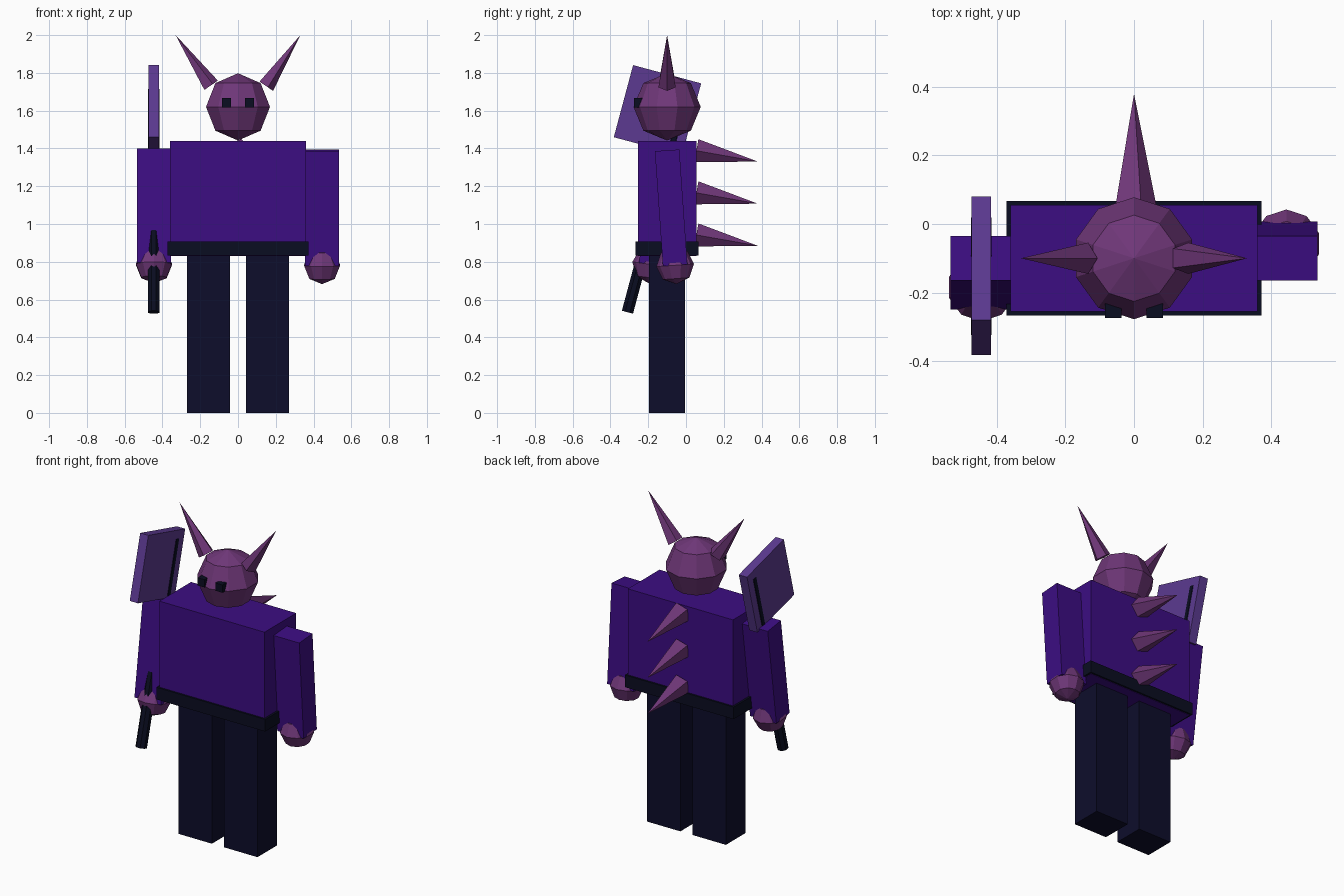
import bpy, bmesh
from math import radians, sin, cos
from mathutils import Matrix, Vector

cube = bpy.data.objects.get("Cube")
if cube:
    bpy.data.objects.remove(cube, do_unlink=True)


def material(name, rgb):
    m = bpy.data.materials.new(name)
    m.use_nodes = True
    m.diffuse_color = (*rgb, 1)
    bsdf = next(n for n in m.node_tree.nodes if n.type == 'BSDF_PRINCIPLED')
    bsdf.inputs["Base Color"].default_value = (*rgb, 1)
    return m


SHIRT = material("violet_shirt", (0.045, 0.004, 0.225))
SKIN = material("plum_skin", (0.16, 0.038, 0.19))
BLADE = material("lilac_blade", (0.107, 0.042, 0.283))
TROUSERS = material("navy_trousers", (0.004, 0.004, 0.024))
DARK = material("dark_navy", (0.003, 0.004, 0.015))


def finish(name, bm, mat, loc, tilt, axis):
    """Turn a bmesh into a flat shaded object, tilted in degrees about an axis."""
    mesh = bpy.data.meshes.new(name)
    bmesh.ops.recalc_face_normals(bm, faces=bm.faces)
    bm.to_mesh(mesh)
    bm.free()
    mesh.materials.append(mat)
    obj = bpy.data.objects.new(name, mesh)
    obj.matrix_world = Matrix.Translation(loc) @ Matrix.Rotation(radians(tilt), 4, axis)
    bpy.context.collection.objects.link(obj)
    return obj


def box(name, mat, loc, size, tilt=0):
    bm = bmesh.new()
    bmesh.ops.create_cube(bm, size=1)
    bmesh.ops.scale(bm, vec=Vector(size), verts=bm.verts)
    return finish(name, bm, mat, loc, tilt, 'X')


def ball(name, mat, loc, radius, tilt=0):
    bm = bmesh.new()
    bmesh.ops.create_uvsphere(bm, u_segments=10, v_segments=4, radius=radius)
    return finish(name, bm, mat, loc, tilt, 'X')


def cone(name, mat, loc, r1, r2, length, sides, tilt, axis, spin=0):
    """Cone or rod whose base centre sits at loc."""
    bm = bmesh.new()
    bmesh.ops.create_cone(bm, cap_ends=True, segments=sides, radius1=r1, radius2=r2, depth=length,
                          matrix=Matrix.Translation((0, 0, length / 2))
                          @ Matrix.Rotation(radians(spin), 4, 'Z'))
    bmesh.ops.remove_doubles(bm, verts=bm.verts, dist=1e-5)
    return finish(name, bm, mat, loc, tilt, axis)


MID = -0.1  # depth of the body's centre line

# Torso, belt and head
box("torso", SHIRT, (0, MID, 1.135), (0.72, 0.31, 0.61))
box("belt", DARK, (0, MID, 0.87), (0.745, 0.333, 0.075))
ball("head", SKIN, (0, MID, 1.62), 0.178)

# Paired parts: legs, eyes, horns, arms and hands
for side, s, swing in (("left", 1, 4), ("right", -1, -8)):
    box(side + "_leg", TROUSERS, (s * 0.156, MID, 0.417), (0.228, 0.19, 0.834))
    box(side + "_eye", DARK, (s * 0.061, -0.25, 1.642), (0.048, 0.048, 0.048))
    cone(side + "_horn", SKIN, (s * 0.146, MID, 1.732), 0.048, 0, 0.325, 5, s * 34.5, 'Y', -90)
    # Each arm swings from the shoulder
    shoulder = Vector((s * 0.445, MID, 1.39))
    down = Vector((0, sin(radians(swing)), -cos(radians(swing))))
    box(side + "_arm", SHIRT, shoulder + down * 0.305, (0.18, 0.13, 0.61), swing)
    ball(side + "_hand", SKIN, shoulder + down * 0.61, 0.1, swing)

# Row of spikes down the back
for i in range(3):
    cone(f"back_spike_{i + 1}", SKIN, (0, 0.055, 1.388 - i * 0.223),
         0.065, 0, 0.33, 5, -100, 'X', -90)

# Cleaver held in the right hand
cone("cleaver_handle", DARK, (-0.446, -0.31, 0.533), 0.033, 0.033, 1.22, 8, -15, 'X', 22.5)
box("cleaver_blade", BLADE, (-0.446, -0.151, 1.602), (0.056, 0.373, 0.395), -15)
